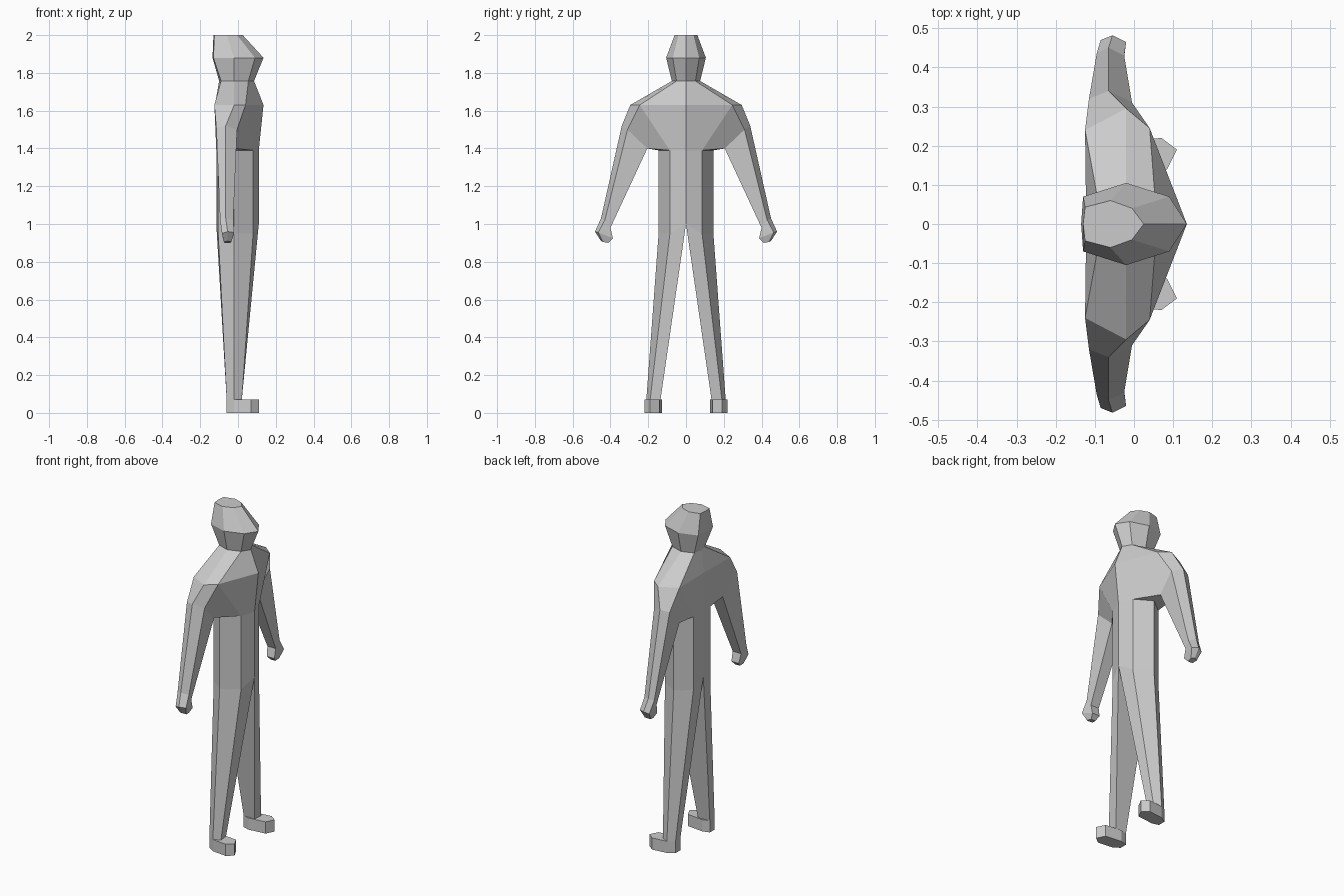
import bpy
import bmesh

cube = bpy.data.objects.get("Cube")
if cube:
    bpy.data.objects.remove(cube, do_unlink=True)

# Single plain grey material
grey = bpy.data.materials.new("plain_grey")
grey.use_nodes = True
COLOUR = (0.6, 0.6, 0.6, 1.0)
grey.diffuse_color = COLOUR
grey.node_tree.nodes["Principled BSDF"].inputs["Base Color"].default_value = COLOUR


def mirrored(points):
    return [(x, -y, z) for x, y, z in points]


def build(name, polygons):
    """Flat-faced mesh from polygons given by their corner points."""
    bm = bmesh.new()
    for poly in polygons:
        bm.faces.new([bm.verts.new(p) for p in poly])
    bmesh.ops.remove_doubles(bm, verts=bm.verts[:], dist=0.0005)
    bmesh.ops.recalc_face_normals(bm, faces=bm.faces[:])
    mesh = bpy.data.meshes.new(name)
    bm.to_mesh(mesh)
    bm.free()
    mesh.materials.append(grey)
    obj = bpy.data.objects.new(name, mesh)
    bpy.context.collection.objects.link(obj)


def bridge(a, b, closed=True):
    """Quads between two rings with equal point counts."""
    n = len(a)
    return [[a[i], a[(i + 1) % n], b[(i + 1) % n], b[i]]
            for i in range(n if closed else n - 1)]


def loft(rings, cap_start=False, cap_end=False):
    polys = []
    for a, b in zip(rings, rings[1:]):
        polys += bridge(a, b)
    if cap_start:
        polys.append(rings[0])
    if cap_end:
        polys.append(rings[-1])
    return polys


def at(z, outline):
    return [(x, y, z) for x, y in outline]


def full(half):
    """Complete a half ring running from the front to the back centre."""
    return half + mirrored(half[1:-1])[::-1]


# Half rings: front centre, front corner, side, back corner, back centre
crown = at(2.0, [(.025, 0), (-.005, .04), (-.06, .06), (-.125, .043), (-.13, 0)])
brow = at(1.88, [(.135, 0), (.09, .07), (-.02, .105), (-.13, .07), (-.135, 0)])
neck = at(1.757, [(.085, 0), (.055, .05), (-.02, .075), (-.09, .05), (-.1, 0)])
shoulder = at(1.63, [(.135, 0), (.04, .245), (-.02, .295), (-.125, .24), (-.122, 0)])
torso_outline = [(.11, 0), (.08, .085), (-.02, .145), (-.105, .08), (-.115, 0)]
chest = at(1.39, torso_outline)
hip = at(.95, torso_outline)
hip[0] = (.11, 0, 1.0)
hip[4] = (-.115, 0, 1.0)

# Arm rings: front, outer, back, inner back, inner front
upper_arm = [(-.005, .31, 1.50), (-.065, .34, 1.52), (-.115, .32, 1.51),
             (-.1, .205, 1.40), (-.015, .205, 1.40)]
wrist = [(-.025, .43, 1.02), (-.065, .45, 1.03), (-.095, .437, 1.02),
         (-.085, .40, .98), (-.03, .40, .98)]
palm = [(-.02, .465, .955), (-.055, .482, .96), (-.085, .47, .95),
        (-.08, .387, .925), (-.03, .387, .925)]
fingers = [(-.035, .44, .905), (-.055, .45, .91), (-.075, .44, .905),
           (-.07, .41, .90), (-.04, .41, .90)]

# Ankle ring: inner front, front, outer, back, inner back
ankle_outline = [(.015, .135), (.02, .19), (-.02, .21), (-.06, .185), (-.06, .14)]
ankle = at(.07, ankle_outline)
foot_outline = [(-.02, .128), (.085, .14), (.11, .19), (.07, .22),
                (-.02, .21), (-.06, .185), (-.06, .14)]

# Head
build("head", loft([full(crown), full(brow), full(neck)], cap_start=True))

# Torso with shoulders, chest, armpits and back
half_torso = bridge(neck, shoulder, False) + bridge(chest, hip, False)
arm_f, arm_o, arm_b, pit_b, pit_f = upper_arm
half_torso += [
    [shoulder[0], shoulder[1], chest[1], chest[0]],
    [shoulder[1], arm_f, pit_f, chest[1]],
    [shoulder[1], shoulder[2], arm_o, arm_f],
    [shoulder[2], shoulder[3], arm_b, arm_o],
    [shoulder[3], arm_b, pit_b, chest[3]],
    [shoulder[3], shoulder[4], chest[4], chest[3]],
    [chest[1], pit_f, chest[2]],
    [pit_f, pit_b, chest[2]],
    [pit_b, chest[3], chest[2]],
]
build("torso", half_torso + [mirrored(p) for p in half_torso])

# Limbs on both sides
limbs = {
    "arm": loft([upper_arm, wrist]),
    "hand": loft([wrist, palm, fingers], cap_end=True),
    "leg": loft([hip, ankle]),
    "foot": loft([at(0, foot_outline), at(.07, foot_outline)], True, True),
}
for part, polys in limbs.items():
    build("left_" + part, polys)
    build("right_" + part, [mirrored(p) for p in polys])
